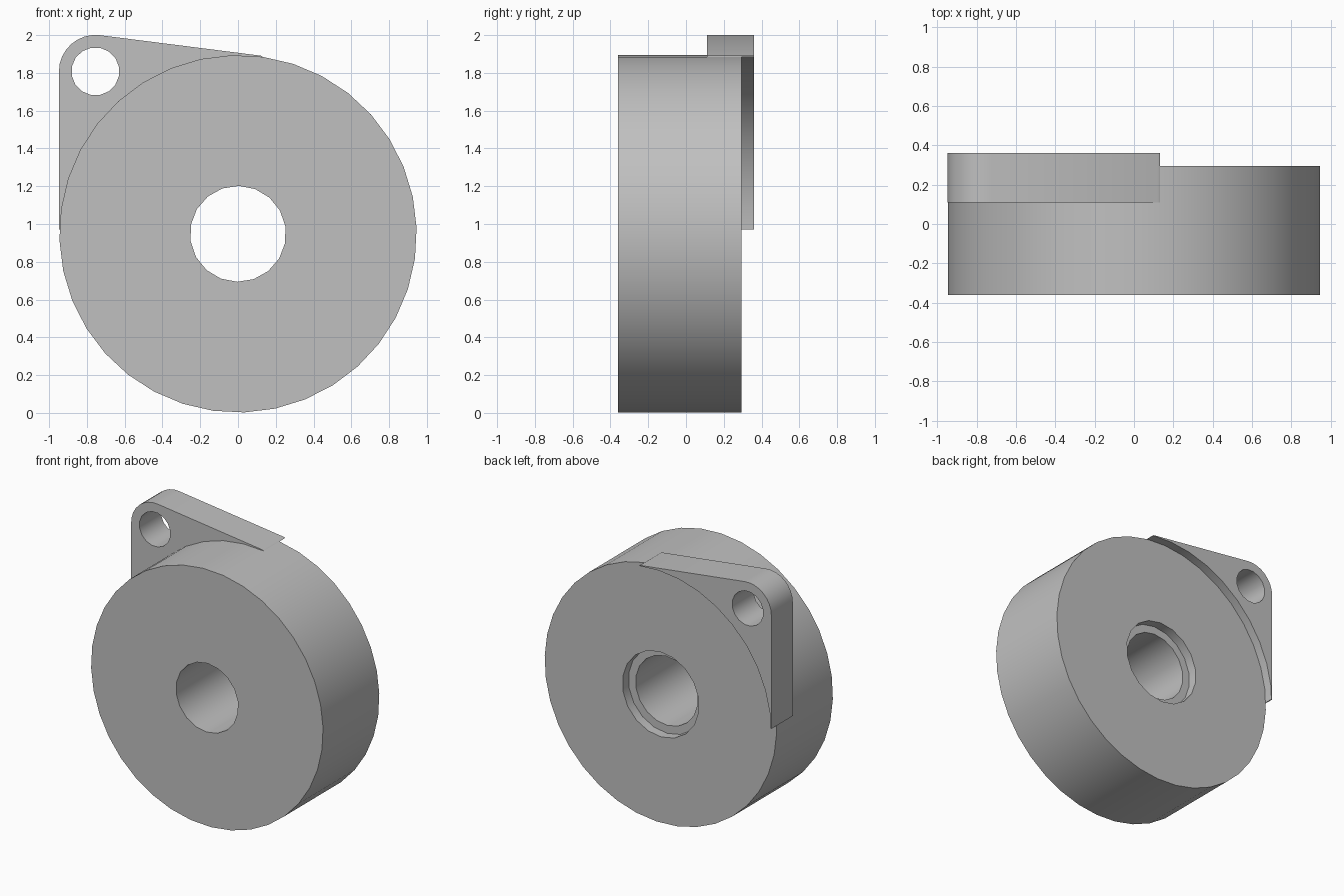
import bpy, bmesh
from math import radians, cos, sin

cube = bpy.data.objects.get("Cube")
if cube:
    bpy.data.objects.remove(cube, do_unlink=True)

grey = bpy.data.materials.new("light_grey")
grey.use_nodes = True
color = (0.53, 0.53, 0.53, 1)
grey.diffuse_color = color
grey.node_tree.nodes["Principled BSDF"].inputs["Base Color"].default_value = color

CENTER, RADIUS = (0, 0.948), 0.946
EAR, EAR_RADIUS = (-0.755, 1.808), 0.193


def arc(center, radius, start, step, count):
    """Points in the x-z plane, angles in degrees."""
    angles = [radians(start + step * i) for i in range(count)]
    return [(center[0] + radius * cos(a), center[1] + radius * sin(a)) for a in angles]


def loop(bm, points, y):
    verts = [bm.verts.new((x, y, z)) for x, z in points]
    for a, b in zip(verts, verts[1:] + verts[:1]):
        bm.edges.new((a, b))
    return verts


def wall(bm, a, b):
    for i in range(len(a)):
        bm.faces.new((a[i - 1], a[i], b[i], b[i - 1]))


def flat(bm, outer, inner):
    """Flat face between an outline and the hole inside it."""
    edges = [bm.edges.get((ring[i - 1], ring[i]))
             for ring in (outer, inner) for i in range(len(ring))]
    bmesh.ops.triangle_fill(bm, use_beauty=True, edges=edges, normal=(0, 1, 0))


def finish(bm, name):
    bmesh.ops.recalc_face_normals(bm, faces=bm.faces[:])
    mesh = bpy.data.meshes.new(name)
    bm.to_mesh(mesh)
    bm.free()
    mesh.materials.append(grey)
    obj = bpy.data.objects.new(name, mesh)
    bpy.context.collection.objects.link(obj)
    bpy.ops.object.select_all(action='DESELECT')
    obj.select_set(True)
    bpy.context.view_layer.objects.active = obj
    bpy.ops.object.shade_smooth_by_angle(angle=radians(30))


# Round body with a stepped bore
FRONT, BACK, LEDGE = -0.36, 0.295, 0.225
rim = arc(CENTER, RADIUS, 2, 10, 36)
bore = arc(CENTER, 0.254, 9, 20, 18)
recess = arc(CENTER, 0.313, 9, 20, 18)
bm = bmesh.new()
rim_front, rim_back = loop(bm, rim, FRONT), loop(bm, rim, BACK)
bore_front, bore_end = loop(bm, bore, FRONT), loop(bm, bore, LEDGE)
recess_end, recess_back = loop(bm, recess, LEDGE), loop(bm, recess, BACK)
flat(bm, rim_front, bore_front)
flat(bm, rim_back, recess_back)
flat(bm, recess_end, bore_end)
wall(bm, rim_front, rim_back)
wall(bm, bore_front, bore_end)
wall(bm, recess_end, recess_back)
finish(bm, "round_body")

# Mounting ear: tangent sides around a rounded corner, inner edge on the body rim
outline = [(0.122, 1.891)]
outline += arc(EAR, EAR_RADIUS, 82.4, 12.2, 9)
outline += [(-0.948, 0.972), (-0.9415, 0.972)]
outline += arc(CENTER, RADIUS, 172, -10, 10)
hole = arc(EAR, 0.127, 11, 22.5, 16)
bm = bmesh.new()
ear_front, ear_back = loop(bm, outline, 0.11), loop(bm, outline, 0.36)
hole_front, hole_back = loop(bm, hole, 0.11), loop(bm, hole, 0.36)
flat(bm, ear_front, hole_front)
flat(bm, ear_back, hole_back)
wall(bm, ear_front, ear_back)
wall(bm, hole_front, hole_back)
finish(bm, "mounting_ear")
